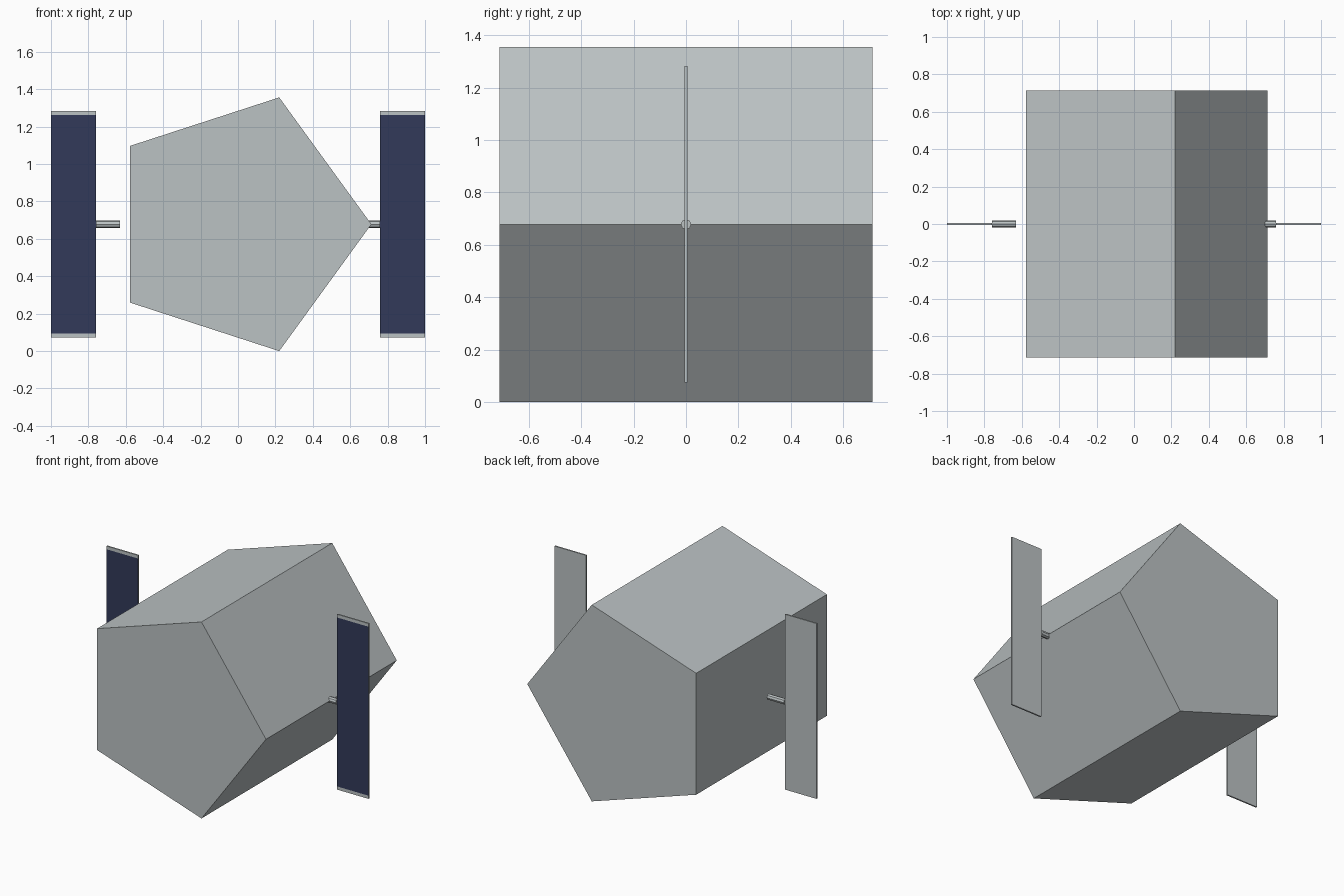
import bpy, bmesh, math
from mathutils import Matrix, Vector

if "Cube" in bpy.data.objects:
    bpy.data.objects.remove(bpy.data.objects["Cube"], do_unlink=True)


def material(name, rgb):
    mat = bpy.data.materials.new(name)
    mat.use_nodes = True
    colour = (*rgb, 1)
    mat.diffuse_color = colour
    mat.node_tree.nodes["Principled BSDF"].inputs["Base Color"].default_value = colour
    return mat


GREY = material("light grey", (0.50, 0.54, 0.55))
NAVY = material("navy blue", (0.032, 0.042, 0.10))

RADIUS = 0.713
MID_Z = RADIUS * math.sin(math.radians(72))


def finish(bm, name, *mats):
    bmesh.ops.recalc_face_normals(bm, faces=bm.faces)
    mesh = bpy.data.meshes.new(name)
    bm.to_mesh(mesh)
    bm.free()
    for mat in mats:
        mesh.materials.append(mat)
    obj = bpy.data.objects.new(name, mesh)
    bpy.context.collection.objects.link(obj)
    return obj


def prism(name, sides, radius, length, axis, centre):
    """Closed prism along an axis, with one corner on +x before turning."""
    bm = bmesh.new()
    ring = [bm.verts.new((radius * math.cos(math.tau * i / sides),
                          radius * math.sin(math.tau * i / sides), -length / 2))
            for i in range(sides)]
    face = bm.faces.new(ring)
    top = bmesh.ops.extrude_face_region(bm, geom=[face])["geom"]
    bmesh.ops.translate(bm, vec=(0, 0, length),
                        verts=[v for v in top if isinstance(v, bmesh.types.BMVert)])
    turn = Matrix.Rotation(math.pi / 2, 4, axis)
    bmesh.ops.transform(bm, matrix=Matrix.Translation(centre) @ turn, verts=bm.verts)
    return finish(bm, name, GREY)


def panel(name, x):
    """Thin upright slab whose front carries a blue cell area between two cuts."""
    bm = bmesh.new()
    size = Matrix.Diagonal((0.24, 0.01, 1.21, 1))
    bmesh.ops.create_cube(bm, size=1, matrix=Matrix.Translation((x, 0, MID_Z)) @ size)
    half = 0.583
    for z in (MID_Z - half, MID_Z + half):
        bmesh.ops.bisect_plane(bm, geom=bm.verts[:] + bm.edges[:] + bm.faces[:],
                               plane_co=(0, 0, z), plane_no=(0, 0, 1))
    bm.normal_update()
    for f in bm.faces:
        centre = f.calc_center_median()
        if f.normal.y < -0.9 and abs(centre.z - MID_Z) < half:
            f.material_index = 1
    return finish(bm, name, GREY, NAVY)


# Five-sided body lying along y
prism("body", 5, RADIUS, 2 * RADIUS, 'X', Vector((0, 0, MID_Z)))

# Strut and solar panel on each side
for side, s in (("left", 1), ("right", -1)):
    prism(side + "_strut", 8, 0.02, 0.13, 'Y', Vector((s * 0.695, 0, MID_Z)))
    panel(side + "_solar_panel", s * 0.88)
